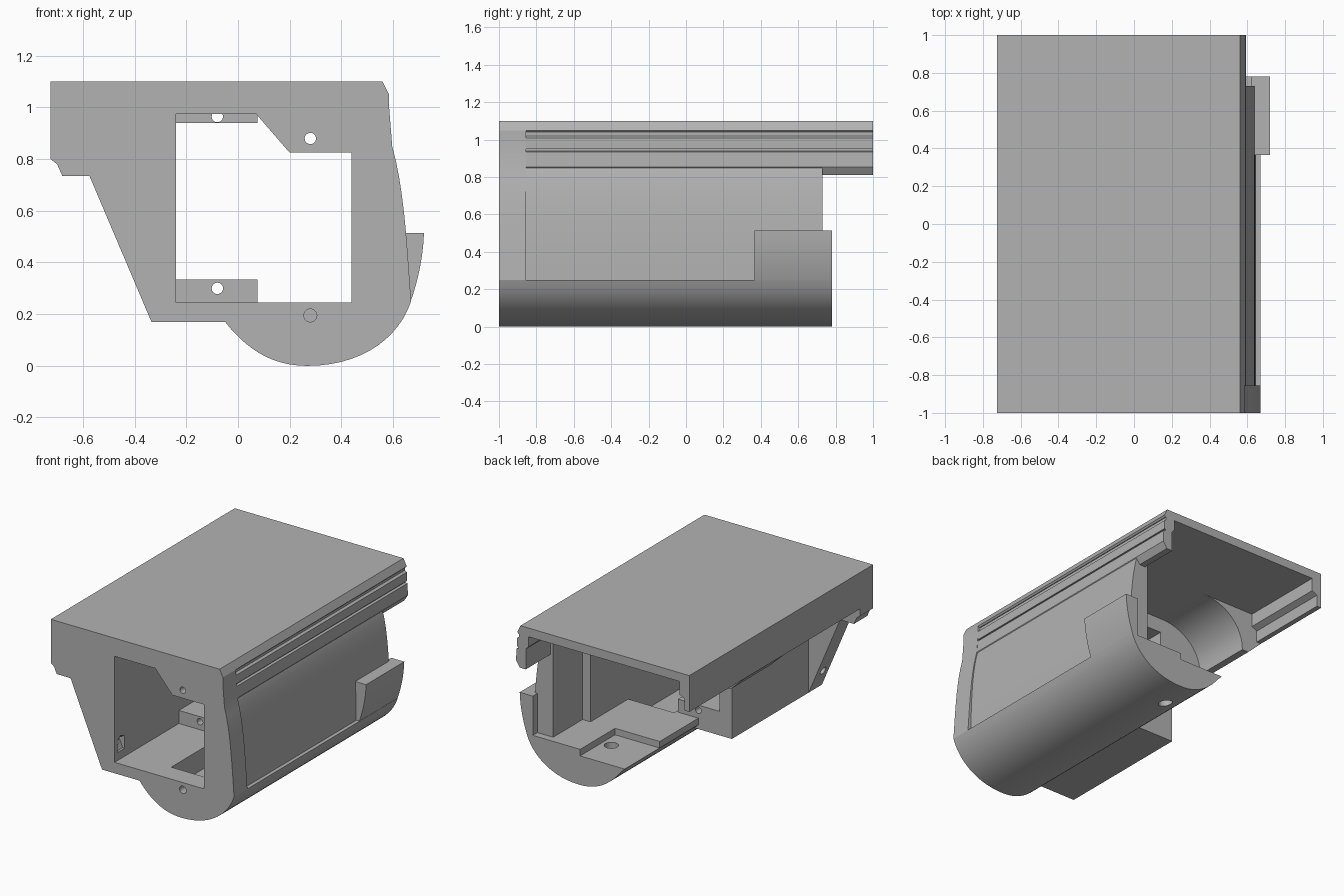
import bpy, bmesh, math
from mathutils import Vector, Matrix
from mathutils.geometry import interpolate_bezier

cube = bpy.data.objects.get("Cube")
if cube:
    bpy.data.objects.remove(cube, do_unlink=True)

grey = bpy.data.materials.new("plain grey")
grey.use_nodes = True
grey.diffuse_color = (0.45, 0.45, 0.45, 1)
grey.node_tree.nodes["Principled BSDF"].inputs["Base Color"].default_value = grey.diffuse_color


def finish(name, bm):
    """Turn a bmesh into an object with the shared material."""
    bmesh.ops.recalc_face_normals(bm, faces=bm.faces)
    mesh = bpy.data.meshes.new(name)
    bm.to_mesh(mesh)
    bm.free()
    mesh.materials.append(grey)
    obj = bpy.data.objects.new(name, mesh)
    bpy.context.scene.collection.objects.link(obj)
    return obj


def prism(name, profile, y0, y1):
    """Extrude an x-z profile along y."""
    bm = bmesh.new()
    face = bm.faces.new([bm.verts.new((x, y0, z)) for x, z in profile])
    ext = bmesh.ops.extrude_face_region(bm, geom=[face])
    moved = [v for v in ext["geom"] if isinstance(v, bmesh.types.BMVert)]
    bmesh.ops.translate(bm, verts=moved, vec=(0, y1 - y0, 0))
    return finish(name, bm)


def box(name, x0, x1, y0, y1, z0, z1):
    return prism(name, [(x0, z0), (x1, z0), (x1, z1), (x0, z1)], y0, y1)


def rod(name, centre, direction, radius, length):
    bm = bmesh.new()
    turn = Vector(direction).to_track_quat('Z', 'Y').to_matrix().to_4x4()
    bmesh.ops.create_cone(bm, cap_ends=True, segments=24, radius1=radius, radius2=radius,
                          depth=length, matrix=Matrix.Translation(centre) @ turn)
    return finish(name, bm)


def cut(obj, *cutters):
    for c in cutters:
        mod = obj.modifiers.new(c.name, 'BOOLEAN')
        mod.operation, mod.solver, mod.object = 'DIFFERENCE', 'EXACT', c
        c.hide_render = True
        c.hide_set(True)
        c.display_type = 'WIRE'


def curve(points, steps=14):
    return [(p.x, p.y) for p in interpolate_bezier(*[Vector(p) for p in points], steps)]


# Shared curves: rounded belly, and the bowed right side of the front plate
belly = curve([(-.05, .17), (.06, .03), (.17, 0), (.27, 0)]) + \
    curve([(.27, 0), (.47, 0), (.62, .1), (.67, .25)])[1:]
bow = curve([(.67, .25), (.655, .45), (.645, .68), (.597, .85)], 10)

# Front plate with its chamfered window and screw holes
front_plate = prism("front_plate", belly + bow[1:] + [
    (.585, 1), (.585, 1.05), (.56, 1.1), (-.725, 1.1), (-.725, .8), (-.7, .78),
    (-.68, .735), (-.575, .735), (-.335, .17)], -1, -.855)
window = prism("window_cutter", [
    (-.24, .245), (.44, .245), (.44, .825), (.2, .825), (.07, .975), (-.24, .975)], -1.1, -.8)
pocket = prism("pocket_cutter", [(-.285, .37), (-.255, .3), (-.2, .3), (-.2, .41)], -.97, -.89)
slant = (-.92, 0, -.39)
cut(front_plate, window, pocket,
    rod("upper_screw_cutter", (.28, -.93, .88), (0, 1, 0), .022, .4),
    rod("lower_screw_cutter", (.28, -.98, .195), (0, 1, 0), .025, .2),
    rod("slanted_screw_cutter", (-.34, -.93, .33), slant, .028, .4))

# Flat cover and its left-hand skirt
cover = prism("top_cover", [(-.725, 1.04), (.575, 1.04), (.585, 1.05), (.56, 1.1), (-.725, 1.1)], -.855, 1)
skirt = prism("cover_skirt", [(-.725, 1.06), (-.725, .85), (-.69, .85), (-.69, .93),
                              (-.65, .95), (-.65, 1.06)], .4, 1)

# Long rail under the cover on the right, with slits
rail = prism("side_rail", [(.5, 1.05), (.57, 1.05), (.57, 1.02), (.585, 1.01), (.585, .95),
                           (.575, .95), (.575, .94), (.59, .935), (.594, .855), (.565, .81),
                           (.52, .81), (.52, .95), (.5, .97)], -.855, 1)

# Bowed side wall, thicker towards the front
outer = curve([(.645, .22), (.645, .45), (.635, .7), (.588, .86)], 10)
wall_rear = prism("side_wall_rear", outer + [(.57, .9), (.5, .9), (.5, .22)], .4, .73)
wall_front = prism("side_wall_front", outer + [(.57, .9), (.57, 1.05), (.44, 1.05), (.44, .22)], -.86, .41)

# Belly: solid floor with a slot, a rear step and a vertical hole
floor = prism("belly_floor", belly + [(.64, .25), (.64, .245), (-.08, .245), (-.08, .2)], -.86, .78)
cut(floor,
    box("slot_cutter", .09, .44, -.87, 0, .1, .4),
    box("rear_step_cutter", -.2, .26, .4, .9, .2, .4),
    rod("belly_hole_cutter", (.19, .54, .1), (0, 0, 1), .045, .6))

# Thick pad at the rear of the right side
pad = prism("rear_pad", curve([(.665, .24), (.695, .32), (.717, .42), (.72, .515)], 8) +
            [(.62, .515), (.62, .24)], .365, .78)

# Left side box: floor, upright wall and solid shoulder
box_floor = box("box_floor", -.335, -.04, -.86, -.02, .17, .245)
box_wall = box("box_wall", -.335, -.24, -.86, -.02, .17, .8)
shoulder = prism("shoulder", [(-.725, 1.05), (-.725, .85), (-.66, .8), (-.335, .74),
                              (-.24, .74), (-.24, 1.05)], -.86, -.02)

# Hollow quarter-round arch behind the box
arch = prism("rear_arch", curve([(-.25, 1.04), (-.43, 1.04), (-.57, .92), (-.57, .75)]) +
             [(-.62, .75), (-.725, .85), (-.725, 1.05), (-.25, 1.05)], -.03, .4)

# Locating blocks on floor and ceiling, each with a hole
for name, z0, z1, zh in (("floor_block", .24, .335, .3), ("ceiling_block", .94, 1.05, .965)):
    block = box(name, -.24, .075, -.3, -.02, z0, z1)
    cut(block, rod(name + "_hole_cutter", (-.08, -.16, zh), (0, 1, 0), .022, .6))

# Smooth the rounded faces, keep corners sharp
bpy.ops.object.select_all(action='DESELECT')
for obj in (front_plate, wall_rear, wall_front, floor, pad, arch):
    obj.select_set(True)
bpy.context.view_layer.objects.active = floor
bpy.ops.object.shade_smooth_by_angle(angle=math.radians(25))
